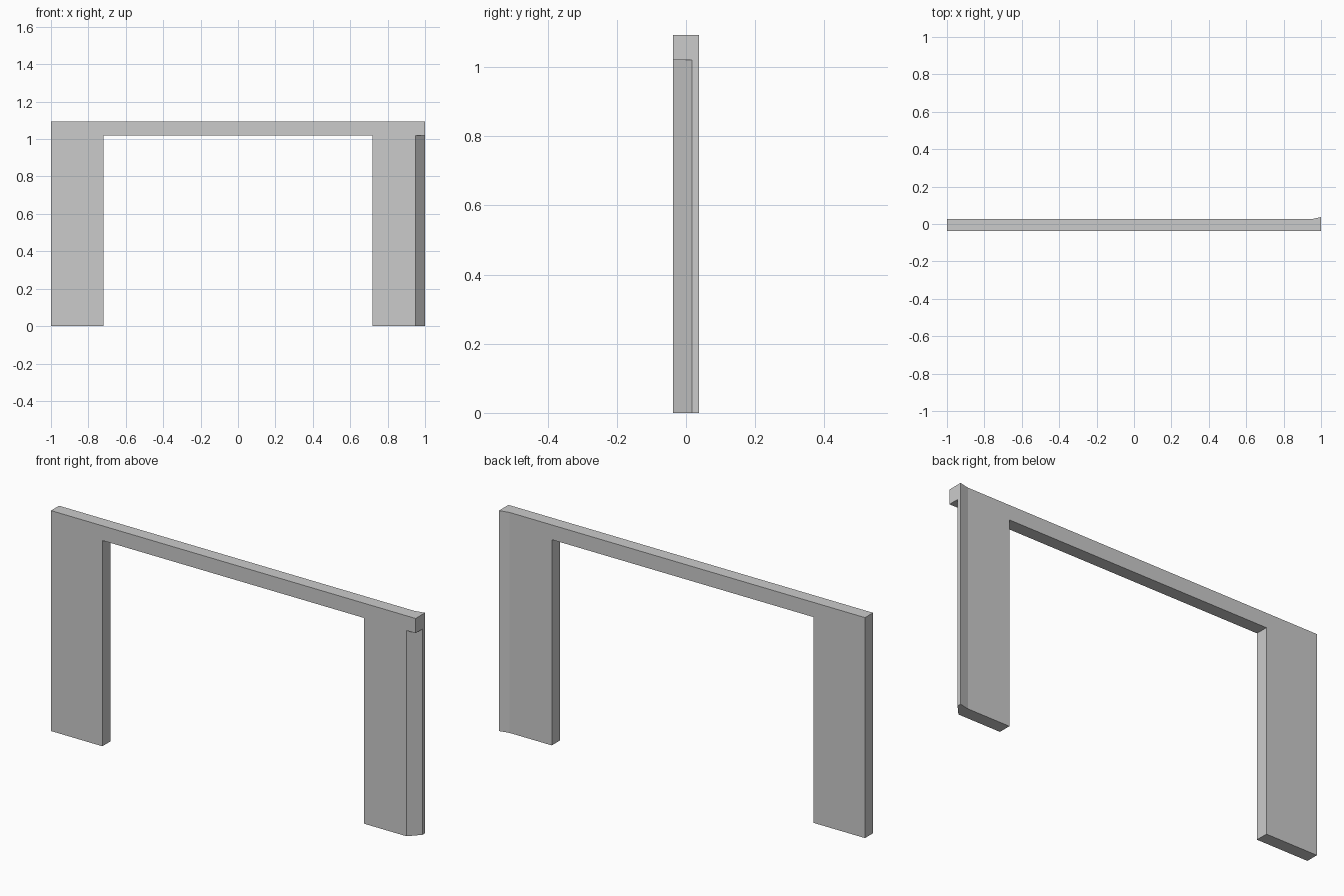
import bpy
import bmesh

if "Cube" in bpy.data.objects:
    bpy.data.objects.remove(bpy.data.objects["Cube"])

TOP, LINTEL = 1.093, 1.02            # overall height, underside of the beam
FRONT, BACK, FLARE = -0.037, 0.026, 0.037
OPENING = 0.718                      # half width of the opening


def prism(name, plan, z0, z1):
    """Extrude a plan outline (x, y points, counter-clockwise) from z0 to z1."""
    bm = bmesh.new()
    base = bm.faces.new([bm.verts.new((x, y, z0)) for x, y in plan])
    ext = bmesh.ops.extrude_face_region(bm, geom=[base])
    verts = [v for v in ext["geom"] if isinstance(v, bmesh.types.BMVert)]
    bmesh.ops.translate(bm, verts=verts, vec=(0, 0, z1 - z0))
    bmesh.ops.recalc_face_normals(bm, faces=bm.faces)
    mesh = bpy.data.meshes.new(name)
    bm.to_mesh(mesh)
    bm.free()
    obj = bpy.data.objects.new(name, mesh)
    bpy.context.collection.objects.link(obj)
    return obj


def cut(target, cutter):
    """Subtract the cutter, then remove it."""
    mod = target.modifiers.new(cutter.name, "BOOLEAN")
    mod.operation = "DIFFERENCE"
    mod.solver = "EXACT"
    mod.object = cutter
    bpy.context.view_layer.objects.active = target
    bpy.ops.object.modifier_apply(modifier=mod.name)
    bpy.data.objects.remove(cutter)


# Wall slab with the back flaring out at the right end
frame = prism("portal_frame", [(-1, FRONT), (1, FRONT), (1, FLARE),
                               (0.95, BACK), (-1, BACK)], 0, TOP)

# Central opening between the two legs
cut(frame, prism("opening", [(-OPENING, -0.2), (OPENING, -0.2),
                             (OPENING, 0.2), (-OPENING, 0.2)], -0.1, LINTEL))

# Front corner of the right leg cut diagonally, under the beam only
cut(frame, prism("leg_bevel", [(0.90, -0.091), (1.05, -0.091),
                               (1.05, 0.071)], -0.1, LINTEL))
